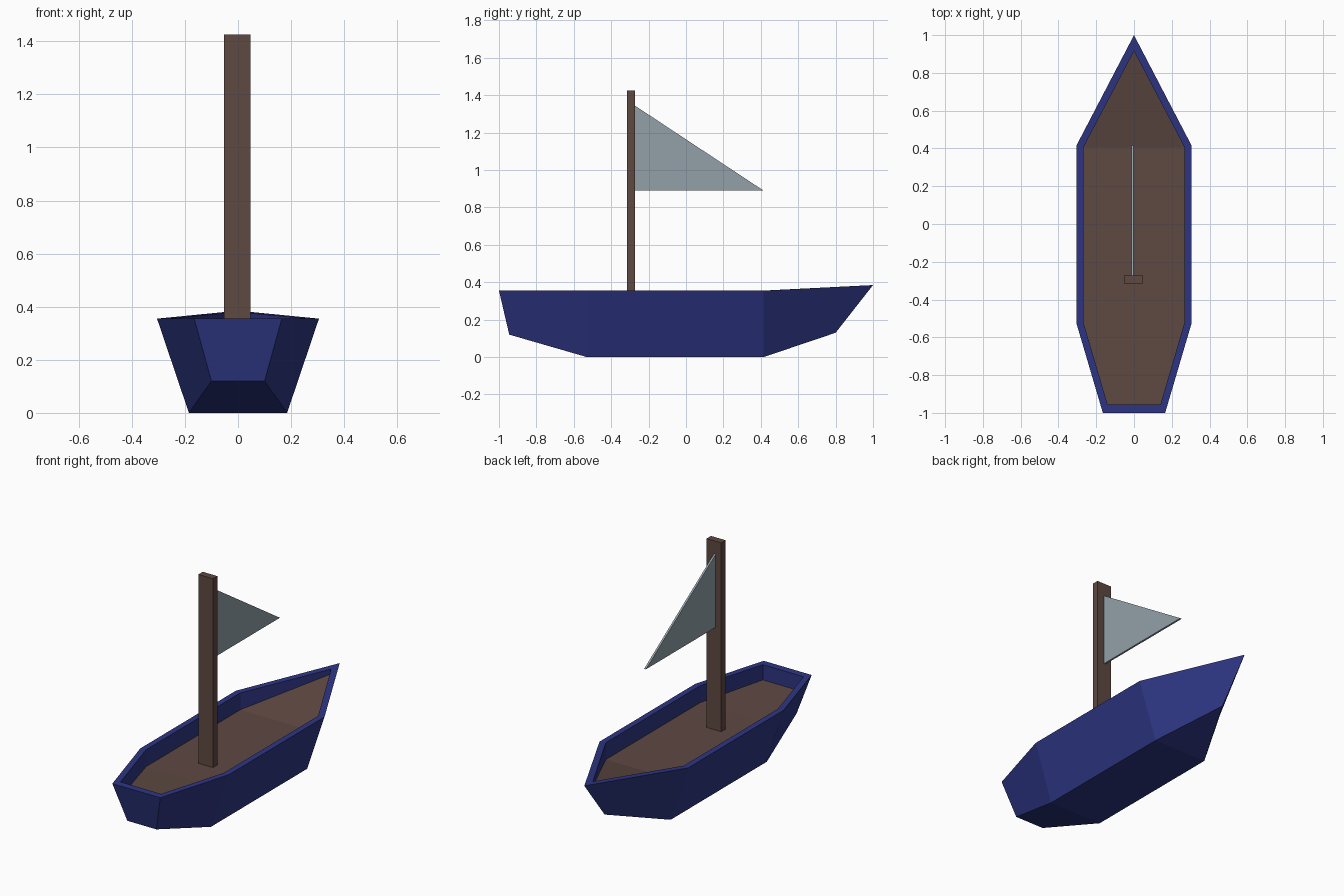
import bpy
import bmesh

cube = bpy.data.objects.get("Cube")
if cube:
    bpy.data.objects.remove(cube, do_unlink=True)


def make_material(name, rgb):
    mat = bpy.data.materials.new(name)
    mat.use_nodes = True
    color = (*rgb, 1.0)
    mat.diffuse_color = color
    mat.node_tree.nodes["Principled BSDF"].inputs["Base Color"].default_value = color
    return mat


navy = make_material("navy paint", (0.026, 0.036, 0.223))
brown = make_material("brown wood", (0.112, 0.065, 0.053))
grey = make_material("grey sailcloth", (0.287, 0.356, 0.392))


def finish(bm, name, *mats):
    """Turn a bmesh into a flat-shaded object."""
    bmesh.ops.recalc_face_normals(bm, faces=bm.faces[:])
    mesh = bpy.data.meshes.new(name)
    bm.to_mesh(mesh)
    bm.free()
    for mat in mats:
        mesh.materials.append(mat)
    obj = bpy.data.objects.new(name, mesh)
    bpy.context.collection.objects.link(obj)
    return obj


def ring(bm, half):
    """Half outline from stern to bow tip, mirrored to the other side."""
    pts = half + [(-x, y, z) for x, y, z in reversed(half[:-1])]
    return [bm.verts.new(p) for p in pts]


def cap(bm, loop, material):
    """Close a ring with one panel per pair of stations."""
    n = len(loop)
    for i in range(n // 2):
        corners = [loop[i], loop[i + 1], loop[n - 2 - i], loop[n - 1 - i]]
        bm.faces.new(dict.fromkeys(corners)).material_index = material


# Hull: keel, outer rim, inner rim and deck outlines bridged in turn
bm = bmesh.new()
outlines = [
    [(0.10, -0.945, 0.12), (0.185, -0.53, 0), (0.185, 0.415, 0), (0, 0.80, 0.13)],
    [(0.165, -1.0, 0.355), (0.305, -0.525, 0.355), (0.305, 0.415, 0.355), (0, 1.0, 0.385)],
    [(0.14, -0.955, 0.355), (0.268, -0.52, 0.355), (0.268, 0.405, 0.355), (0, 0.915, 0.38)],
    [(0.14, -0.955, 0.26), (0.268, -0.52, 0.25), (0.268, 0.405, 0.25), (0, 0.915, 0.35)],
]
rings = [ring(bm, outline) for outline in outlines]
for low, high in zip(rings, rings[1:]):
    for i in range(len(low)):
        j = (i + 1) % len(low)
        bm.faces.new((low[i], low[j], high[j], high[i]))
cap(bm, rings[0], 0)
cap(bm, rings[-1], 1)
finish(bm, "hull_and_deck", navy, brown)


def prism(name, profile, x_mid, width, mat):
    """Extrude a (y, z) profile along x."""
    bm = bmesh.new()
    face = bm.faces.new([bm.verts.new((x_mid - width / 2, y, z)) for y, z in profile])
    out = bmesh.ops.extrude_face_region(bm, geom=[face])
    verts = [g for g in out["geom"] if isinstance(g, bmesh.types.BMVert)]
    bmesh.ops.translate(bm, verts=verts, vec=(width, 0, 0))
    return finish(bm, name, mat)


# Flat plank mast and triangular sail
prism("mast", [(-0.315, 0.245), (-0.272, 0.245), (-0.272, 1.425), (-0.315, 1.425)],
      -0.002, 0.10, brown)
prism("sail", [(-0.274, 0.89), (0.415, 0.89), (-0.274, 1.345)], -0.008, 0.012, grey)
